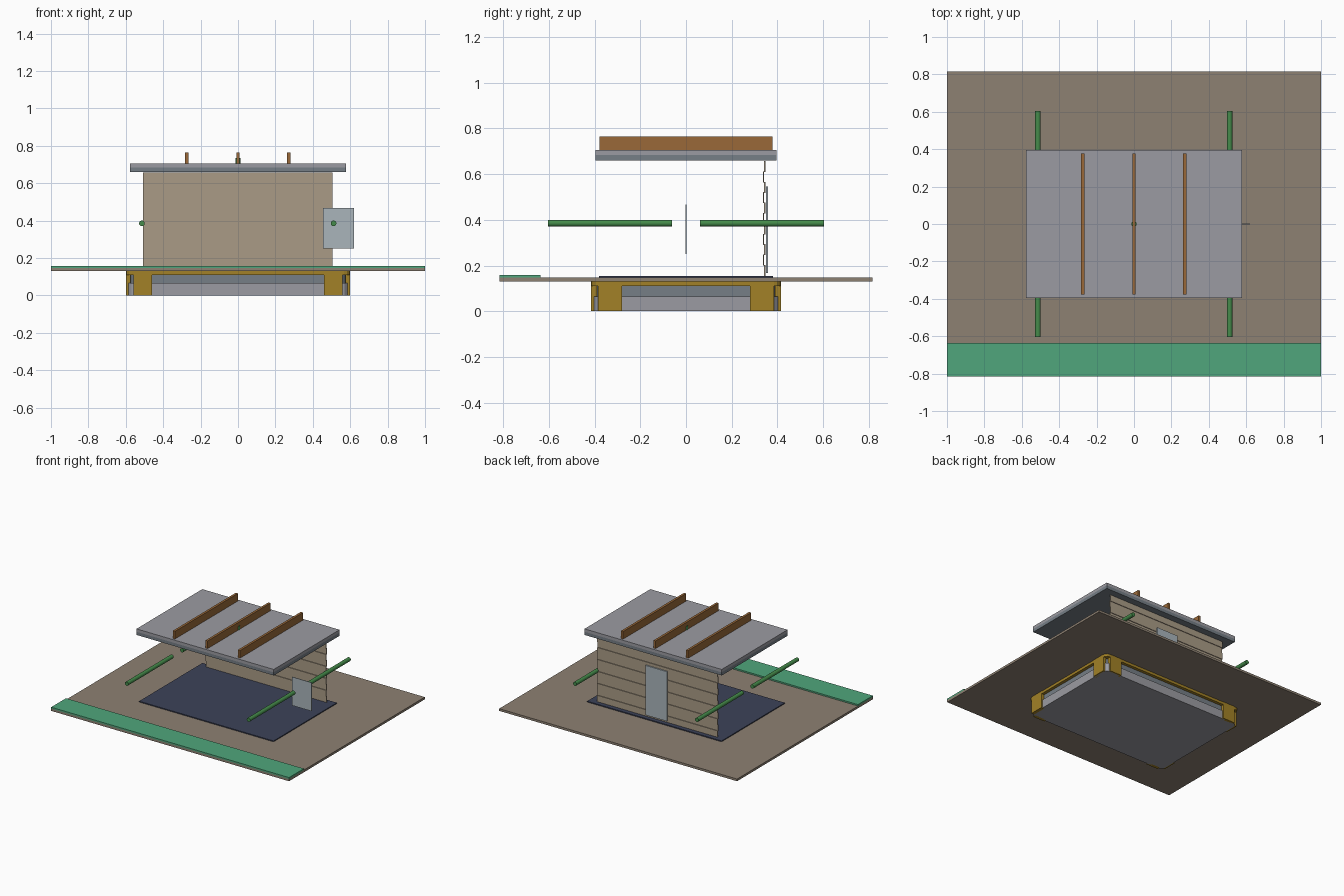
import bpy, bmesh, math

if "Cube" in bpy.data.objects:
    bpy.data.objects.remove(bpy.data.objects["Cube"])


def material(name, rgb):
    m = bpy.data.materials.new(name)
    m.diffuse_color = (*rgb, 1)
    m.use_nodes = True
    m.node_tree.nodes["Principled BSDF"].inputs["Base Color"].default_value = m.diffuse_color
    return m


EARTH = material("earth", (.27, .22, .17))
GREEN = material("strip_green", (.08, .38, .20))
ROD = material("rod_green", (.06, .26, .07))
YELLOW = material("ochre", (.36, .22, .02))
BROWN = material("timber", (.32, .14, .04))
NAVY = material("navy", (.045, .055, .10))
WOOD = material("siding", (.40, .33, .24))
PALE = material("pale_panel", (.40, .46, .50))
SLATE = material("slate", (.18, .21, .24))
GREY = material("grey", (.33, .33, .36))


def finish(name, bm, mat):
    me = bpy.data.meshes.new(name)
    bm.to_mesh(me)
    bm.free()
    me.materials.append(mat)
    ob = bpy.data.objects.new(name, me)
    bpy.context.collection.objects.link(ob)
    return ob


def box(name, x0, x1, y0, y1, z0, z1, mat, chamfer=0):
    """Box from its limits, with optional chamfered vertical edges."""
    bm = bmesh.new()
    bmesh.ops.create_cube(bm, size=1)
    for v in bm.verts:
        v.co = ((x0, x1)[v.co.x > 0], (y0, y1)[v.co.y > 0], (z0, z1)[v.co.z > 0])
    if chamfer:
        edges = [e for e in bm.edges if abs(e.verts[0].co.z - e.verts[1].co.z) > 1e-4]
        bmesh.ops.bevel(bm, geom=edges, offset=chamfer, segments=3, profile=.5, affect='EDGES')
    return finish(name, bm, mat)


def cylinder(name, centre, radius, length, mat, along_y=False):
    bpy.ops.mesh.primitive_cylinder_add(
        vertices=24, radius=radius, depth=length, location=centre,
        rotation=(math.pi / 2 if along_y else 0, 0, 0))
    ob = bpy.context.object
    ob.name = name
    ob.data.materials.append(mat)
    bpy.ops.object.shade_smooth_by_angle()


# Ground plate, front strip and room floor
box("ground_plate", -1, 1, -.815, .815, .13, .147, EARTH)
box("front_strip", -1, 1, -.815, -.637, .147, .158, GREEN)
box("room_floor", -.565, .565, -.38, .38, .147, .154, NAVY)

# Layered base under the plate
box("base_slab", -.59, .59, -.405, .405, 0, .065, GREY, .04)
box("base_middle", -.575, .575, -.39, .39, .065, .11, SLATE, .04)
box("base_cap", -.598, .598, -.413, .413, .11, .13, YELLOW, .03)

# Pairs of corner plates on the base
for sx in (-1, 1):
    for sy in (-1, 1):
        tag = ("left" if sx < 0 else "right") + ("_front" if sy < 0 else "_back")
        xs, ys = sorted((sx * .46, sx * .56)), sorted((sy * .39, sy * .415))
        box("corner_plate_long_" + tag, *xs, *ys, 0, .13, YELLOW)
        xs, ys = sorted((sx * .575, sx * .60)), sorted((sy * .28, sy * .385))
        box("corner_plate_short_" + tag, *xs, *ys, 0, .13, YELLOW)

# Back wall: two staggered layers of overlapping boards
for i in range(11):
    zc = .178 + i * .0455
    y = .337 if i % 2 else .342
    box(f"wall_board_{i + 1}", -.508, .505, y, y + .005,
        max(.154, zc - .024), min(.66, zc + .024), WOOD)

# Door on the outside of the wall and the free-standing side panel
box("door", -.09, .09, .35, .359, .168, .545, PALE)
box("side_panel", .455, .62, -.002, .002, .25, .467, PALE)

# Side rods
for sx, x in (("left", -.514), ("right", .511)):
    for sy, y in (("front", -.332), ("back", .332)):
        cylinder(f"rod_{sx}_{sy}", (x, y, .385), .015, .543, ROD, True)

# Roof in two layers with beams and a centre pin
box("roof_lower", -.577, .577, -.395, .395, .66, .684, SLATE)
box("roof_upper", -.577, .577, -.395, .395, .684, .706, GREY)
for n, x in (("left", -.274), ("middle", 0), ("right", .272)):
    box("roof_beam_" + n, x - .009, x + .009, -.378, .378, .706, .764, BROWN)
cylinder("roof_pin", (0, 0, .72), .014, .03, ROD)
